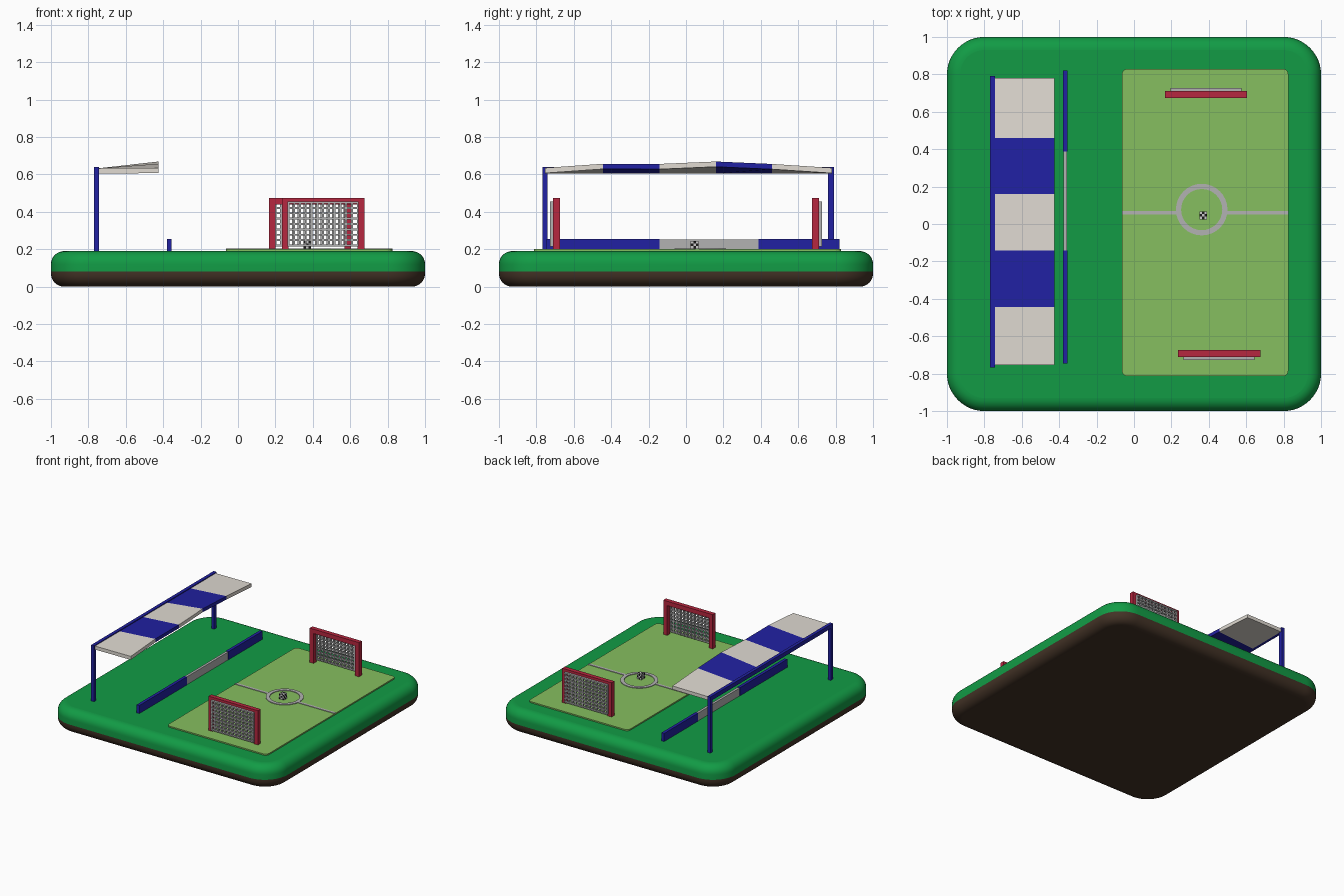
import bpy, bmesh, math

if "Cube" in bpy.data.objects:
    bpy.data.objects.remove(bpy.data.objects["Cube"])


def mat(name, r, g, b):
    m = bpy.data.materials.new(name)
    m.diffuse_color = (r, g, b, 1)
    m.use_nodes = True
    m.node_tree.nodes["Principled BSDF"].inputs["Base Color"].default_value = m.diffuse_color
    return m


GREEN = mat("grass", 0.006, 0.33, 0.06)
BROWN = mat("soil", 0.055, 0.032, 0.019)
PITCH = mat("pitch_green", 0.24, 0.52, 0.115)
BLUE = mat("blue", 0.015, 0.015, 0.36)
CREAM = mat("cream", 0.75, 0.71, 0.65)
RED = mat("red", 0.47, 0.02, 0.05)
GREY = mat("grey", 0.45, 0.45, 0.45)
WHITE = mat("white", 0.85, 0.85, 0.85)
BLACK = mat("black", 0.01, 0.01, 0.01)


def finish(name, bm, *mats):
    bmesh.ops.recalc_face_normals(bm, faces=bm.faces)
    me = bpy.data.meshes.new(name)
    bm.to_mesh(me)
    bm.free()
    for m in mats:
        me.materials.append(m)
    ob = bpy.data.objects.new(name, me)
    bpy.context.collection.objects.link(ob)
    return ob


def add_box(bm, x0, x1, y0, y1, z0, z1):
    vs = bmesh.ops.create_cube(bm, size=1)["verts"]
    for v in vs:
        v.co = ((x0 + x1) / 2 + v.co.x * (x1 - x0),
                (y0 + y1) / 2 + v.co.y * (y1 - y0),
                (z0 + z1) / 2 + v.co.z * (z1 - z0))


def boxes(name, material, *dims):
    bm = bmesh.new()
    for d in dims:
        add_box(bm, *d)
    return finish(name, bm, material)


def rounded_stack(name, material, cx, cy, hx, hy, radius, layers, seg, bottom=True, top=True):
    """Rounded rectangles at (inset, z) levels, bridged into a solid."""
    bm = bmesh.new()
    rings = []
    for inset, z in layers:
        ring = []
        for q, (sx, sy) in enumerate([(1, 1), (-1, 1), (-1, -1), (1, -1)]):
            for i in range(seg + 1):
                a = (q + i / seg) * math.pi / 2
                ring.append(bm.verts.new((cx + sx * (hx - radius) + (radius - inset) * math.cos(a),
                                          cy + sy * (hy - radius) + (radius - inset) * math.sin(a), z)))
        rings.append(ring)
    for a, b in zip(rings, rings[1:]):
        for i in range(len(a)):
            j = (i + 1) % len(a)
            bm.faces.new((a[i], a[j], b[j], b[i]))
    if bottom:
        bm.faces.new(rings[0][::-1])
    if top:
        bm.faces.new(rings[-1])
    return finish(name, bm, material)


# Ground slab: brown soil below, green turf above, rounded rims
R, H, SPLIT = 0.07, 0.19, 0.08
arc = [(R * (1 - math.sin(i * math.pi / 16)), R * (1 - math.cos(i * math.pi / 16))) for i in range(9)]
soil = rounded_stack("soil_base", BROWN, 0, 0, 1, 1, 0.2, arc + [(0, SPLIT)], 12, top=False)
turf = rounded_stack("turf_top", GREEN, 0, 0, 1, 1, 0.2,
                     [(0, SPLIT)] + [(i, H - z) for i, z in reversed(arc)], 12, bottom=False)
for ob in (soil, turf):
    for p in ob.data.polygons:
        p.use_smooth = len(p.vertices) == 4

# Playing field
rounded_stack("pitch", PITCH, 0.38, 0.008, 0.445, 0.822, 0.03, [(0, 0.185), (0, 0.2)], 5)

# Halfway line and centre circle
boxes("halfway_line", GREY, (-0.065, 0.235, 0.05, 0.07, 0.195, 0.204),
      (0.49, 0.825, 0.05, 0.07, 0.195, 0.204))
bm = bmesh.new()
N = 32
rows = []
for i in range(N):
    c, s = math.cos(2 * math.pi * i / N), math.sin(2 * math.pi * i / N)
    rows.append([bm.verts.new((0.362 + r * c, 0.077 + r * s, z))
                 for r, z in ((0.11, 0.195), (0.138, 0.195), (0.138, 0.205), (0.11, 0.205))])
for i in range(N):
    a, b = rows[i], rows[(i + 1) % N]
    for k in range(4):
        bm.faces.new((a[k], b[k], b[(k + 1) % 4], a[(k + 1) % 4]))
finish("centre_circle", bm, GREY)

# Blocky chequered ball
bm = bmesh.new()
bmesh.ops.create_cube(bm, size=0.042)
bmesh.ops.subdivide_edges(bm, edges=bm.edges[:], cuts=2, use_grid_fill=True)
for f in bm.faces:
    c = f.calc_center_median() / 0.014
    f.material_index = (round(c.x + 0.01) + round(c.y + 0.01) + round(c.z + 0.01)) % 2
bmesh.ops.translate(bm, verts=bm.verts, vec=(0.37, 0.046, 0.224))
finish("ball", bm, WHITE, BLACK)


# Goals: red frame with a wire net behind it
def goal(label, x0, side):
    x1, t = x0 + 0.44, 0.035

    def ys(a, b):
        return tuple(sorted((side * a, side * b)))
    f = ys(0.675, 0.71)
    boxes(label + "_goal_frame", RED, (x0, x0 + t, *f, 0.195, 0.475), (x1 - t, x1, *f, 0.195, 0.475),
          (x0 + t, x1 - t, *f, 0.44, 0.475))
    n0, n1, z0, z1, w = x0 + 0.03, x1 - 0.03, 0.215, 0.455, 0.005
    wires = []
    for i in range(13):
        x = n0 + w + (n1 - n0 - 2 * w) * i / 12
        wires.append((x - w, x + w, *ys(0.708, 0.726), z0, z1))
    for i in range(9):
        z = z0 + w + (z1 - z0 - 2 * w) * i / 8
        wires.append((n0, n1, *ys(0.71, 0.728), z - w, z + w))
    boxes(label + "_goal_net", GREY, *wires)


goal("back", 0.165, 1)
goal("front", 0.235, -1)

# Low barrier beside the pitch
boxes("barrier_ends", BLUE, (-0.38, -0.356, -0.745, -0.142, 0.185, 0.255),
      (-0.38, -0.356, 0.387, 0.82, 0.185, 0.255))
boxes("barrier_middle", GREY, (-0.378, -0.358, -0.142, 0.387, 0.185, 0.253))

# Stand roof: two posts, rear beam, five striped panels with a raised front edge
PX = (-0.77, -0.744)
boxes("roof_posts", BLUE, (*PX, -0.767, -0.741, 0.185, 0.61), (*PX, 0.76, 0.79, 0.185, 0.61))
boxes("roof_beam", BLUE, (*PX, -0.767, 0.79, 0.607, 0.64))
edge = [(-0.755, 0.635), (-0.443, 0.657), (-0.143, 0.656), (0.16, 0.669), (0.46, 0.656), (0.78, 0.635)]
for i, ((ya, za), (yb, zb)) in enumerate(zip(edge, edge[1:])):
    bm = bmesh.new()
    ends = [[bm.verts.new((x, y, z)) for x, z in
             ((-0.745, 0.605), (-0.426, zf - 0.028), (-0.426, zf), (-0.745, 0.633))]
            for y, zf in ((ya, za), (yb, zb))]
    a, b = ends
    bm.faces.new(a)
    bm.faces.new(b[::-1])
    for k in range(4):
        bm.faces.new((a[k], b[k], b[(k + 1) % 4], a[(k + 1) % 4]))
    finish("roof_panel_%d" % (i + 1), bm, BLUE if i % 2 else CREAM)
